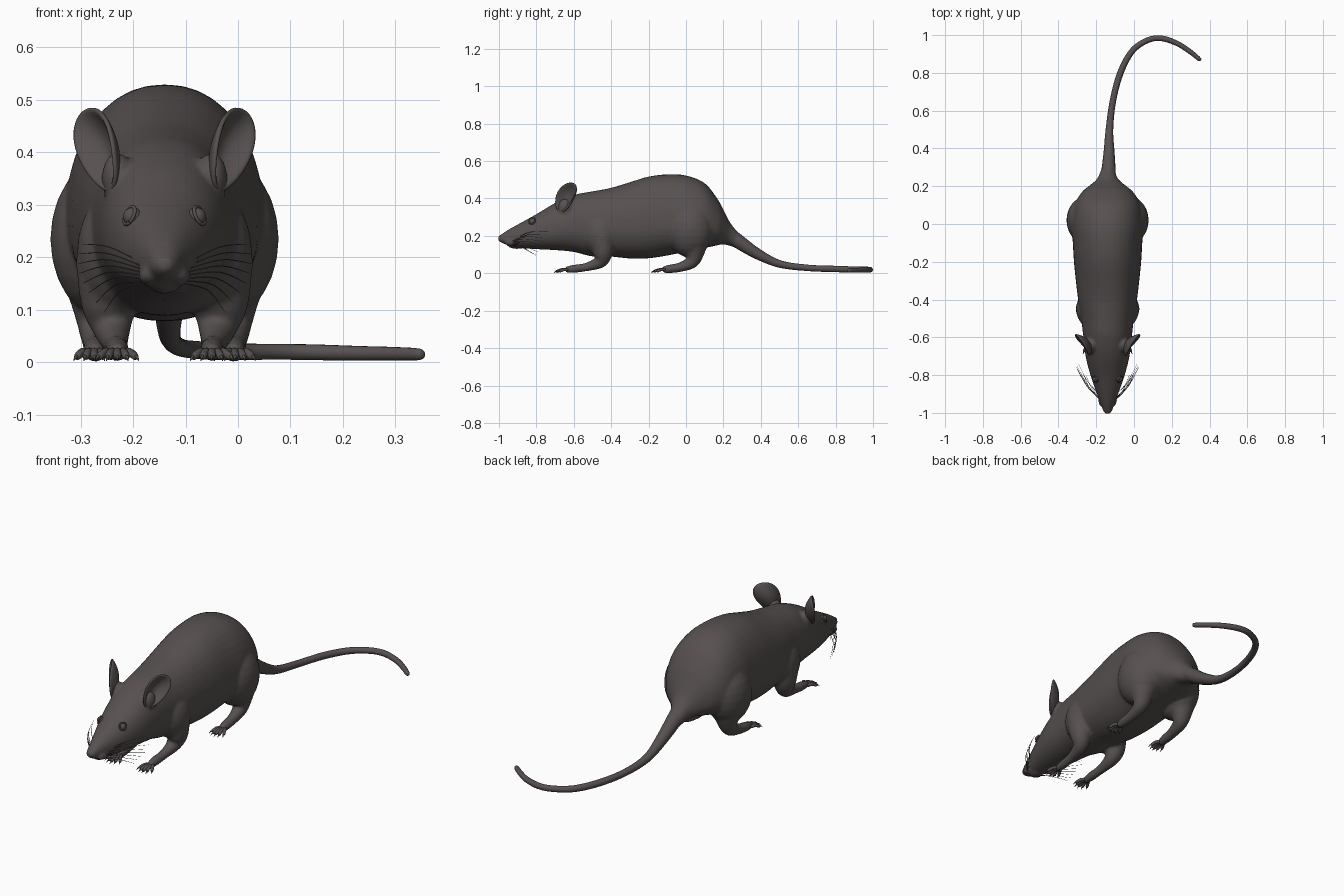
import bpy, bmesh, math, random
from mathutils import Vector, Matrix

random.seed(4)
CENTRE_X = -0.14          # the body sits to one side because the tail curls away

default = bpy.data.objects.get("Cube")
if default:
    bpy.data.objects.remove(default, do_unlink=True)

fur = bpy.data.materials.new("dark grey brown fur")
fur.use_nodes = True
COLOUR = (0.095, 0.08, 0.08, 1)
fur.diffuse_color = COLOUR
fur.node_tree.nodes["Principled BSDF"].inputs["Base Color"].default_value = COLOUR


def finish(bm, name):
    """Turn a bmesh into a smooth, coloured object."""
    bmesh.ops.recalc_face_normals(bm, faces=bm.faces)
    for face in bm.faces:
        face.smooth = True
    mesh = bpy.data.meshes.new(name)
    bm.to_mesh(mesh)
    bm.free()
    mesh.materials.append(fur)
    obj = bpy.data.objects.new(name, mesh)
    obj.location.x = CENTRE_X
    bpy.context.collection.objects.link(obj)
    return obj


def spline(rows, steps):
    """Smooth curve through rows of equal length."""
    result = []
    for i in range(len(rows) - 1):
        a, b, c, d = (rows[min(max(i + k, 0), len(rows) - 1)] for k in (-1, 0, 1, 2))
        for j in range(steps):
            t = j / steps
            result.append([q + t * ((r - p) + t * ((2*p - 5*q + 4*r - s) + t * (3*q - p - 3*r + s))) / 2
                           for p, q, r, s in zip(a, b, c, d)])
    return result + [list(rows[-1])]


def sweep(bm, rows, sides=16, steps=5, tangent=None, power=1.0):
    """Closed tube; each row is x, y, z, then one radius or side, up and down radii."""
    rows = spline(rows, steps)
    points = [Vector(r[:3]) for r in rows]
    side, rings = None, []
    for i, row in enumerate(rows):
        t = tangent or (points[min(i + 1, len(points) - 1)] - points[max(i - 1, 0)]).normalized()
        if side is None:
            side = Vector((1, 0, 0)) if abs(t.x) < 0.9 else Vector((0, 1, 0))
        side = (side - t * side.dot(t)).normalized()
        up = side.cross(t)
        wide, high, low = row[3:6] if len(row) > 4 else [row[3]] * 3
        ring = []
        for k in range(sides):
            a = math.tau * k / sides
            c, s = (math.copysign(abs(f) ** power, f) for f in (math.cos(a), math.sin(a)))
            ring.append(bm.verts.new(points[i] + side * wide * c + up * s * (high if s > 0 else low)))
        rings.append(ring)
    for one, two in zip(rings, rings[1:]):
        for k in range(sides):
            m = (k + 1) % sides
            bm.faces.new((one[k], one[m], two[m], two[k]))
    bm.faces.new(rings[0])
    bm.faces.new(rings[-1])


def ellipsoid(bm, centre, radii, segments=24):
    matrix = Matrix.Translation(centre) @ Matrix.Diagonal((*radii, 1))
    bmesh.ops.create_uvsphere(bm, u_segments=segments, v_segments=segments // 2, radius=1, matrix=matrix)


def flip(rows, side):
    return [(side * r[0], *r[1:]) for r in rows]


# Trunk and head sections: y, centre z, half width, height above, depth below
TRUNK = [
    (-1.005, .187, .012, .012, .012), (-.985, .188, .025, .022, .026),
    (-.95, .19, .037, .043, .041), (-.9, .195, .056, .066, .058),
    (-.8, .215, .091, .101, .086), (-.7, .235, .116, .141, .111),
    (-.6, .25, .128, .169, .136), (-.5, .25, .14, .188, .16),
    (-.4, .255, .156, .202, .166), (-.3, .255, .168, .232, .176),
    (-.2, .26, .178, .257, .18), (-.1, .265, .184, .264, .17),
    (0, .265, .19, .258, .15), (.1, .26, .176, .222, .125),
    (.17, .25, .135, .145, .1), (.2, .24, .1, .1, .085),
    (.24, .205, .055, .06, .06), (.3, .16, .03, .034, .036),
]
# Limb paths: x, y, z, radius
FORE_LEG = [(.1, -.45, .19, .07), (.105, -.445, .11, .055), (.1, -.46, .062, .036),
            (.093, -.53, .034, .023), (.09, -.6, .024, .022), (.09, -.645, .018, .016)]
HIND_LEG = [(.12, .04, .19, .09), (.125, .045, .11, .055), (.128, .03, .06, .036),
            (.13, -.03, .033, .026), (.132, -.09, .023, .023), (.134, -.125, .018, .017)]

# Blended skin: trunk, haunches, shoulders, legs and snout details
bm = bmesh.new()
sweep(bm, [(0, y, z, w, u, d) for y, z, w, u, d in TRUNK], 40, 4, Vector((0, 1, 0)), 0.92)
ellipsoid(bm, (0, -.905, .152), (.032, .05, .022))
for s in (1, -1):
    ellipsoid(bm, (s * .115, .02, .235), (.103, .125, .15))
    ellipsoid(bm, (s * .085, -.45, .21), (.082, .1, .12))
    ellipsoid(bm, (s * .09, -.645, .35), (.03, .04, .05))
    ellipsoid(bm, (s * .014, -.982, .18), (.013, .014, .012))
    ellipsoid(bm, (s * .028, -.93, .165), (.022, .04, .02))
    sweep(bm, flip(FORE_LEG, s))
    sweep(bm, flip(HIND_LEG, s))
body = finish(bm, "body")
remesh = body.modifiers.new("blend", 'REMESH')
remesh.mode = 'VOXEL'
remesh.voxel_size = 0.007
remesh.use_smooth_shade = True
smooth = body.modifiers.new("soften", 'SMOOTH')
smooth.factor = 0.5
smooth.iterations = 7

# Tail sweeping back, then curling to the left along the ground
TAIL = [(0, .2, .225, .045), (.005, .28, .17, .038), (.008, .38, .105, .029),
        (.01, .5, .05, .02), (.028, .65, .029, .017), (.068, .8, .023, .017),
        (.13, .915, .02, .016), (.21, .972, .02, .015), (.285, .983, .019, .015),
        (.37, .955, .017, .014), (.44, .91, .016, .013), (.485, .873, .015, .011),
        (.493, .866, .015, .004)]
bm = bmesh.new()
sweep(bm, TAIL, 16, 5)
finish(bm, "tail")


def make_toes(name, side, leg, spread):
    """Five fanned toes, each with a pointed claw."""
    bm = bmesh.new()
    x, y, z, r = leg[-1]
    for k in range(-2, 3):
        f = k / 2
        reach = 0.045 - 0.018 * f * f
        root = Vector((x + f * r * .8, y + .012, z))
        tip = Vector((x + f * spread, y - reach, .011))
        knuckle = (root + tip) / 2 + Vector((0, 0, .005))
        sweep(bm, flip([(*root, .008), (*knuckle, .008), (*tip, .007),
                        (*(tip + Vector((f * .003, -.005, 0))), .003)], side), 8, 3)
        claw = tip + Vector((f * .007, -.017, -.008))
        sweep(bm, flip([(*tip, .004), (*((tip + claw) / 2 + Vector((0, 0, .003))), .003),
                        (*claw, .0008)], side), 6, 3)
    finish(bm, name)


def make_ear(name, side):
    """Cupped oval shell facing forward and outward."""
    centre = Vector((.115, -.635, .405))
    length = Vector((.22, .35, .92)).normalized()
    width = Vector((.58, .8, -.1)).normalized()
    facing = width.cross(length).normalized()
    if facing.y > 0:
        facing = -facing
    rings, segments = 7, 28
    bm = bmesh.new()
    loops = []
    for i in range(1, rings + 1):
        r = i / rings
        loop = []
        for k in range(segments):
            a = math.tau * k / segments
            u, v = r * math.cos(a), r * math.sin(a)
            p = centre + width * u * (.059 + .012 * v) + length * v * .088
            p += facing * (.03 * r * r - .018 + .012 * u * u)
            loop.append(bm.verts.new((p.x * side, p.y, p.z)))
        loops.append(loop)
    bm.faces.new(loops[0])
    for one, two in zip(loops, loops[1:]):
        for k in range(segments):
            m = (k + 1) % segments
            bm.faces.new((one[k], one[m], two[m], two[k]))
    ear = finish(bm, name)
    shell = ear.modifiers.new("thickness", 'SOLIDIFY')
    shell.thickness = 0.01
    shell.offset = 0
    ear.modifiers.new("rounding", 'SUBSURF').levels = 1
    ear.modifiers["rounding"].render_levels = 1


def make_eye(name, side):
    """Eyeball with a raised lid around it."""
    centre = Vector((side * .061, -.82, .277))
    look = Vector((side * .82, -.42, .38)).normalized()
    bm = bmesh.new()
    ellipsoid(bm, centre, (.018, .018, .018))
    finish(bm, name)
    bm = bmesh.new()
    across = look.orthogonal().normalized()
    over = look.cross(across)
    lid = []
    for k in range(25):
        a = math.tau * k / 24
        p = centre + look * .007 + (across * math.cos(a) + over * math.sin(a)) * .018
        lid.append((*p, .0035))
    sweep(bm, lid, 8, 1)
    finish(bm, name + "_lid")


def make_whiskers(name, side, count=8):
    """Fine hairs fanning back from the snout."""
    bm = bmesh.new()
    for k in range(count):
        f = k / (count - 1)
        start = Vector((.036, -.94 + .035 * random.random(), .15 + .035 * f))
        end = Vector((.115 + .05 * math.sin(f * 2.2), -.8 + .06 * f, .095 + .13 * f))
        middle = (start + end) / 2 + Vector((.008, -.012, .014))
        sweep(bm, flip([(*start, .0014), (*middle, .0012), (*end, .0005)], side), 4, 5)
    finish(bm, name)


for side, label in ((1, "left"), (-1, "right")):
    make_toes(label + "_fore_toes", side, FORE_LEG, .034)
    make_toes(label + "_hind_toes", side, HIND_LEG, .032)
    make_ear(label + "_ear", side)
    make_eye(label + "_eye", side)
    make_whiskers(label + "_whiskers", side)
